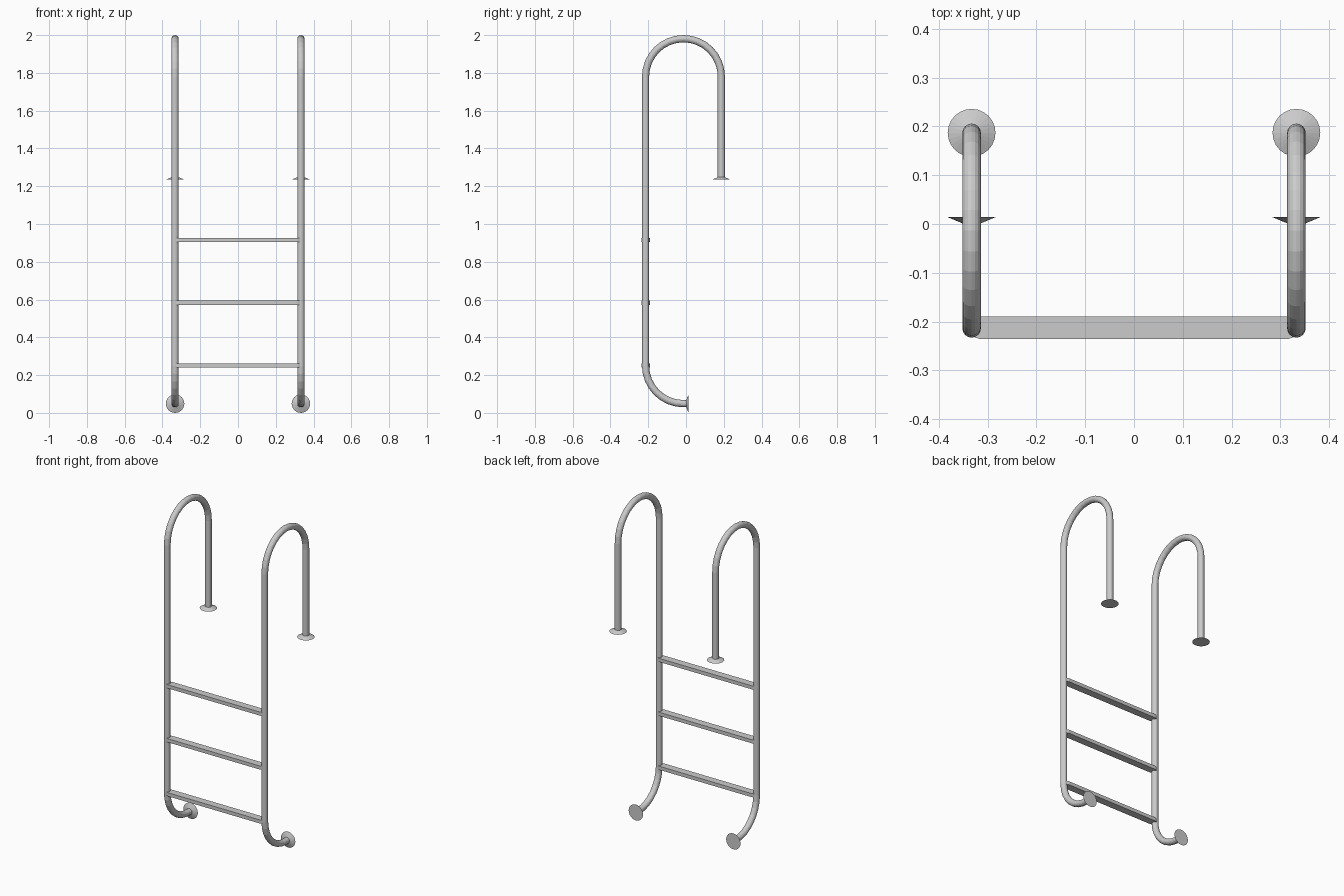
import bpy, bmesh
from math import sin, cos, pi
from mathutils import Vector, Matrix

if "Cube" in bpy.data.objects:
    bpy.data.objects.remove(bpy.data.objects["Cube"])

X = 0.333        # rail offset from centre
R = 0.019        # tube radius
SIDES = 16
YC, BEND = -0.0135, 0.2005   # bend centre and radius
Z_TOP, Z_LOW = 1.7805, 0.2495


def finish(bm, name):
    bmesh.ops.recalc_face_normals(bm, faces=bm.faces)
    mesh = bpy.data.meshes.new(name)
    bm.to_mesh(mesh)
    bm.free()
    obj = bpy.data.objects.new(name, mesh)
    bpy.context.collection.objects.link(obj)
    return obj


# Centre line of a rail in the (y, z) plane with its tangents
def rail_path():
    pts = [(YC + BEND, 1.242, 0, 1)]
    for i in range(17):
        a = pi * i / 16
        pts.append((YC + BEND * cos(a), Z_TOP + BEND * sin(a), -sin(a), cos(a)))
    for i in range(9):
        a = pi + pi / 2 * i / 8
        pts.append((YC + BEND * cos(a), Z_LOW + BEND * sin(a), -sin(a), cos(a)))
    pts.append((0.008, Z_LOW - BEND, 1, 0))
    return pts


def rail(name, x):
    bm = bmesh.new()
    rings = []
    for y, z, ty, tz in rail_path():
        side = Vector((0, -tz, ty))
        ring = []
        for k in range(SIDES):
            a = 2 * pi * k / SIDES
            ring.append(bm.verts.new(Vector((x, y, z)) + Vector((R * cos(a), 0, 0)) + side * R * sin(a)))
        rings.append(ring)
    for p, q in zip(rings, rings[1:]):
        for k in range(SIDES):
            n = (k + 1) % SIDES
            bm.faces.new((p[k], p[n], q[n], q[k]))
    bm.faces.new(rings[0])
    bm.faces.new(rings[-1])
    return finish(bm, name)


# Conical mounting flange, wide face at the start of its local z axis
def flange(name, loc, rot):
    bm = bmesh.new()
    bmesh.ops.create_cone(bm, cap_ends=True, segments=24, radius1=0.049, radius2=R * 0.95,
                          depth=0.013, matrix=Matrix.Translation(loc) @ rot)
    return finish(bm, name)


# Flat tread with slightly tapered ends tucked into the rails
def tread(name, z):
    bm = bmesh.new()
    outline = [(-0.316, -0.236), (0.316, -0.236), (0.33, -0.231), (0.33, -0.195),
               (0.316, -0.190), (-0.316, -0.190), (-0.33, -0.195), (-0.33, -0.231)]
    face = bm.faces.new([bm.verts.new((x, y, z - 0.011)) for x, y in outline])
    top = bmesh.ops.extrude_face_region(bm, geom=[face])
    verts = [v for v in top["geom"] if isinstance(v, bmesh.types.BMVert)]
    bmesh.ops.translate(bm, verts=verts, vec=(0, 0, 0.022))
    # keep the underside closed
    if face not in bm.faces[:]:
        bmesh.ops.holes_fill(bm, edges=bm.edges)
    return finish(bm, name)


for label, s in (("left", -1), ("right", 1)):
    rail(f"{label}_rail", s * X)
    flange(f"{label}_deck_flange", (s * X, YC + BEND, 1.2415), Matrix.Identity(4))
    flange(f"{label}_wall_flange", (s * X, 0.0075, Z_LOW - BEND), Matrix.Rotation(pi / 2, 4, 'X'))

for i, z in enumerate((0.25, 0.583, 0.916)):
    tread(f"tread_{i + 1}", z)
